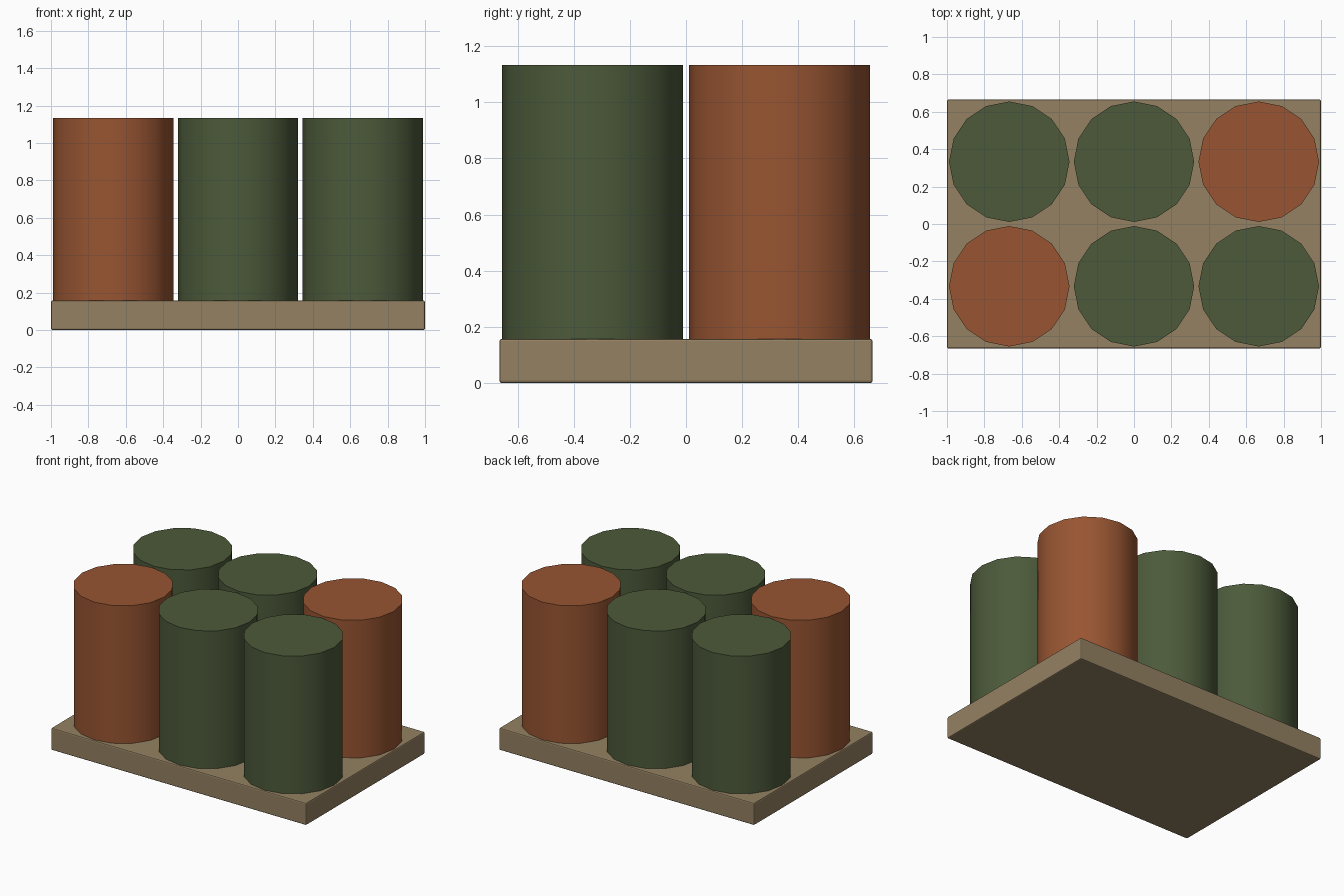
import bpy

if "Cube" in bpy.data.objects:
    bpy.data.objects.remove(bpy.data.objects["Cube"])


def material(name, rgb):
    """Flat colour from 0-255 sRGB values."""
    m = bpy.data.materials.new(name)
    lin = [((c / 255 + 0.055) / 1.055) ** 2.4 for c in rgb]
    m.diffuse_color = (*lin, 1.0)
    m.use_nodes = True
    m.node_tree.nodes["Principled BSDF"].inputs["Base Color"].default_value = m.diffuse_color
    return m


green = material("dark green", (76, 90, 58))
rust = material("rust orange", (152, 85, 50))
tan = material("wood tan", (148, 129, 98))

BASE_H = 0.157
TOP = 1.133

# Pallet slab with softened edges
bpy.ops.mesh.primitive_cube_add(size=1, location=(0, 0, BASE_H / 2))
base = bpy.context.object
base.name = "pallet_base"
base.scale = (2.0, 1.33, BASE_H)
bpy.ops.object.transform_apply(location=False, rotation=False, scale=True)
base.data.materials.append(tan)
bevel = base.modifiers.new("edge_bevel", "BEVEL")
bevel.width = 0.008
bevel.segments = 2

# Two rows of three drums, rust ones at opposite corners
for row, y in (("front", -0.333), ("back", 0.333)):
    for col, x in (("left", -0.667), ("middle", 0.0), ("right", 0.667)):
        bpy.ops.mesh.primitive_cylinder_add(
            vertices=16, radius=0.322, depth=TOP - BASE_H + 0.002,
            location=(x, y, (TOP + BASE_H - 0.002) / 2))
        drum = bpy.context.object
        drum.name = f"drum_{row}_{col}"
        is_rust = (row, col) in {("front", "left"), ("back", "right")}
        drum.data.materials.append(rust if is_rust else green)
        bpy.ops.object.shade_smooth_by_angle()
